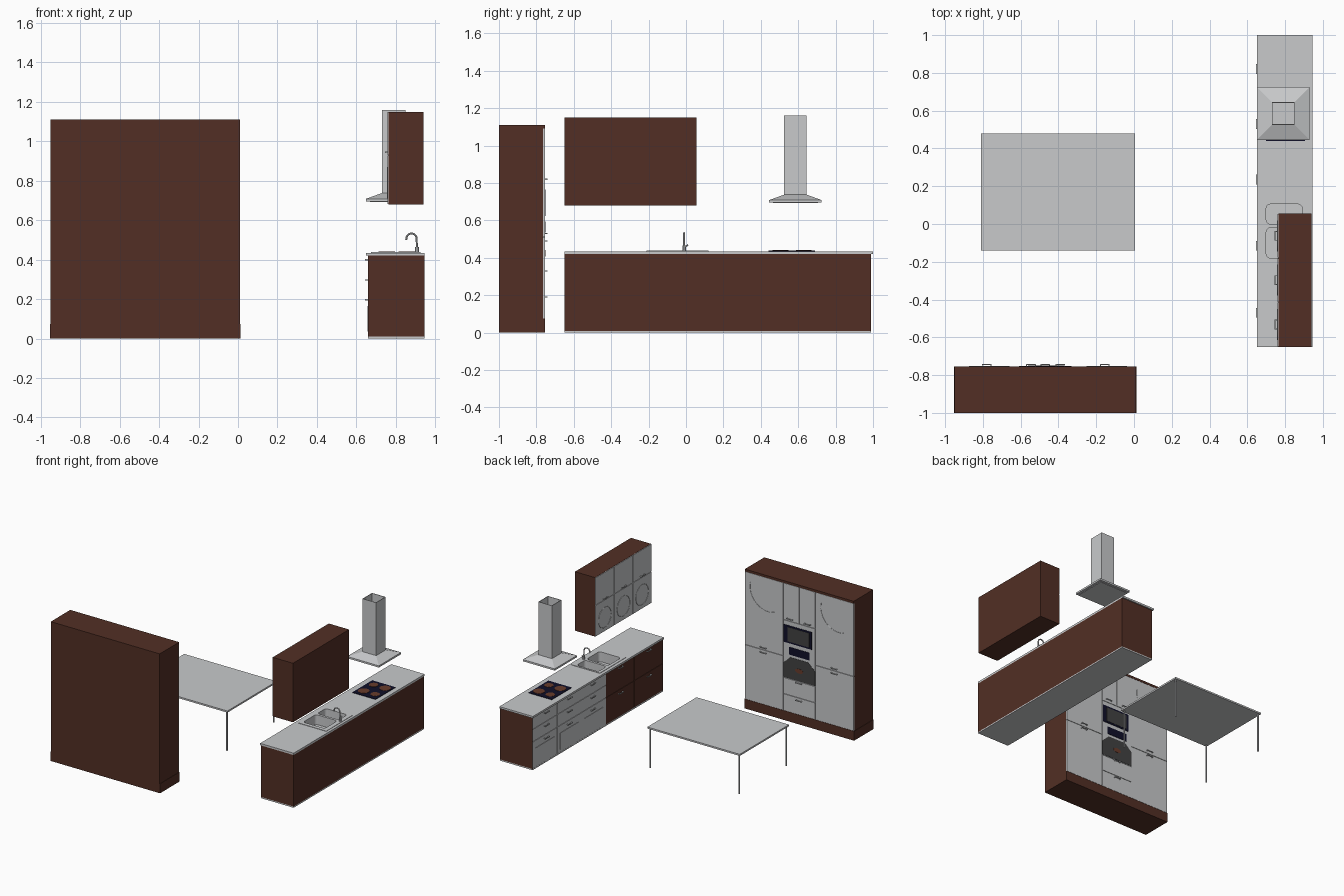
import bpy, bmesh
from math import sin, cos, radians, pi
from mathutils import Vector

if "Cube" in bpy.data.objects:
    bpy.data.objects.remove(bpy.data.objects["Cube"])


def material(name, rgb):
    m = bpy.data.materials.new(name)
    m.diffuse_color = (*rgb, 1)
    m.use_nodes = True
    m.node_tree.nodes["Principled BSDF"].inputs["Base Color"].default_value = m.diffuse_color
    return m


GREY = material("light_grey", (0.58, 0.59, 0.60))
BROWN = material("dark_brown_wood", (0.085, 0.028, 0.018))
NAVY = material("black_navy_glass", (0.005, 0.005, 0.022))
CHAR = material("charcoal_glass", (0.055, 0.055, 0.055))
RED = material("burner_brown", (0.14, 0.045, 0.025))


def finish(name, bm, mat, smooth=False):
    bmesh.ops.recalc_face_normals(bm, faces=bm.faces)
    me = bpy.data.meshes.new(name)
    bm.to_mesh(me)
    bm.free()
    me.materials.append(mat)
    ob = bpy.data.objects.new(name, me)
    bpy.context.collection.objects.link(ob)
    return ob


def boxes(name, mat, *dims):
    """One object from boxes given as x0, x1, y0, y1, z0, z1."""
    bm = bmesh.new()
    for x0, x1, y0, y1, z0, z1 in dims:
        vs = bmesh.ops.create_cube(bm, size=1)["verts"]
        for v in vs:
            v.co = ((x0 + x1) / 2 + v.co.x * (x1 - x0),
                    (y0 + y1) / 2 + v.co.y * (y1 - y0),
                    (z0 + z1) / 2 + v.co.z * (z1 - z0))
    return finish(name, bm, mat)


def prism(name, mat, pts, vec):
    """Extrude a flat outline along vec."""
    bm = bmesh.new()
    f = bm.faces.new([bm.verts.new(p) for p in pts])
    out = bmesh.ops.extrude_face_region(bm, geom=[f], use_keep_orig=True)
    vs = [g for g in out["geom"] if isinstance(g, bmesh.types.BMVert)]
    bmesh.ops.translate(bm, verts=vs, vec=vec)
    return finish(name, bm, mat)


def tube(name, mat, pts, r, cyclic=False):
    """Round tube along points, turned into a mesh."""
    cu = bpy.data.curves.new(name, "CURVE")
    cu.dimensions = "3D"
    cu.bevel_depth, cu.bevel_resolution, cu.use_fill_caps = r, 2, True
    sp = cu.splines.new("POLY")
    sp.points.add(len(pts) - 1)
    for p, co in zip(sp.points, pts):
        p.co = (*co, 1)
    sp.use_cyclic_u = cyclic
    cu.materials.append(mat)
    ob = bpy.data.objects.new(name, cu)
    bpy.context.collection.objects.link(ob)
    select(ob)
    bpy.ops.object.convert(target="MESH")
    bpy.ops.object.shade_smooth_by_angle()
    return ob


def select(ob):
    bpy.ops.object.select_all(action="DESELECT")
    ob.select_set(True)
    bpy.context.view_layer.objects.active = ob


def rounded(x0, x1, y0, y1, z, r=0.022, n=5):
    pts = []
    for i, (cx, cy) in enumerate([(x1 - r, y1 - r), (x0 + r, y1 - r), (x0 + r, y0 + r), (x1 - r, y0 + r)]):
        for k in range(n + 1):
            a = (i + k / n) * pi / 2
            pts.append((cx + r * cos(a), cy + r * sin(a), z))
    return pts


def disc(x, y, z, r, n=24):
    return [(x + r * cos(2 * pi * k / n), y + r * sin(2 * pi * k / n), z) for k in range(n)]


def handles_x(face, spots):
    """Bar handles on a face looking toward -x; spots are (y, z)."""
    d = []
    for y, z in spots:
        d.append((face - 0.014, face - 0.009, y - 0.026, y + 0.026, z - 0.003, z + 0.003))
        d += [(face - 0.010, face, y + s * 0.0235 - 0.0025, y + s * 0.0235 + 0.0025, z - 0.003, z + 0.003) for s in (-1, 1)]
    return d


def handles_y(face, spots):
    """Bar handles on a face looking toward +y; spots are (x, z)."""
    d = []
    for x, z in spots:
        d.append((x - 0.026, x + 0.026, face + 0.009, face + 0.014, z - 0.003, z + 0.003))
        d += [(x + s * 0.0235 - 0.0025, x + s * 0.0235 + 0.0025, face, face + 0.010, z - 0.003, z + 0.003) for s in (-1, 1)]
    return d


G = 0.0015  # half gap between fronts

# Tall oven cabinet: carcass, plinth, fronts
boxes("tall_cabinet_body", BROWN, (-0.95, 0.01, -1, -0.764, 0.07, 1.095))
boxes("tall_cabinet_top", BROWN, (-0.95, 0.01, -1, -0.755, 1.092, 1.11))
boxes("tall_cabinet_plinth", BROWN, (-0.953, 0.013, -1, -0.755, 0, 0.075))
fronts = [(-0.95, -0.61, 0.075, 0.51), (-0.95, -0.61, 0.51, 1.092),
          (-0.33, 0.01, 0.075, 0.51), (-0.33, 0.01, 0.51, 1.092),
          (-0.61, -0.33, 0.075, 0.21), (-0.61, -0.33, 0.21, 0.34), (-0.61, -0.33, 0.34, 0.80),
          (-0.61, -0.47, 0.80, 1.092), (-0.47, -0.33, 0.80, 1.092)]
boxes("tall_cabinet_fronts", GREY, *[(a + G, b - G, -0.766, -0.755, c + G, d - G) for a, b, c, d in fronts])
boxes("tall_cabinet_handles", GREY, *handles_y(-0.755, [
    (-0.78, 0.53), (-0.78, 0.49), (-0.155, 0.53), (-0.155, 0.49),
    (-0.545, 0.82), (-0.39, 0.82), (-0.47, 0.33), (-0.47, 0.19)]))
for side, cx in (("left", -0.82), ("right", -0.196)):
    arc = [radians(12 - 122 * k / 20) for k in range(21)]
    tube(f"door_arc_{side}", GREY, [(cx + 0.16 * cos(a), -0.755, 0.985 + 0.16 * sin(a)) for a in arc], 0.002)

# Microwave and oven set in the tall cabinet
boxes("microwave_frame", NAVY, (-0.58, -0.335, -0.757, -0.752, 0.625, 0.765))
boxes("microwave_window", CHAR, (-0.56, -0.37, -0.754, -0.750, 0.638, 0.752))
boxes("oven_controls", NAVY, (-0.56, -0.38, -0.757, -0.752, 0.535, 0.595))
prism("oven_window", CHAR, [(x, -0.757, z) for x, z in [
    (-0.61, 0.345), (-0.33, 0.345), (-0.33, 0.46), (-0.36, 0.485), (-0.39, 0.515),
    (-0.55, 0.515), (-0.58, 0.485), (-0.61, 0.46)]], (0, 0.004, 0))
prism("oven_dish", RED, [(-0.47 + 0.035 * cos(k * pi / 8), -0.754, 0.425 + 0.018 * sin(k * pi / 8))
                         for k in range(16)], (0, 0.003, 0))

# Table
boxes("table_top", GREY, (-0.81, 0.005, -0.14, 0.48, 0.312, 0.325))
for i, (x, y) in enumerate([(-0.795, -0.125), (-0.01, -0.125), (-0.795, 0.465), (-0.01, 0.465)]):
    tube(f"table_leg_{i + 1}", GREY, [(x, y, 0), (x, y, 0.313)], 0.006)

# Counter carcass, open under the worktop
boxes("counter_carcass", BROWN, (0.935, 0.945, -0.65, 0.99, 0.01, 0.42),
      (0.66, 0.945, -0.65, -0.64, 0.01, 0.42), (0.66, 0.945, 0.98, 0.99, 0.01, 0.42),
      (0.670, 0.676, -0.64, 0.98, 0.01, 0.42))
boxes("counter_base_plate", GREY, (0.66, 0.945, -0.65, 0.99, 0, 0.011))

# Counter fronts: three grey drawer columns, two brown ones
cols = [(0.68, 0.99, 0.82), (0.38, 0.68, 0.53), (0.065, 0.38, 0.235)]
rows = [(0.011, 0.225), (0.225, 0.325), (0.325, 0.42)]
boxes("counter_grey_fronts", GREY, *[(0.659, 0.671, a + G, b - G, c + G, d - G) for a, b, _ in cols for c, d in rows])
dark = [(-0.29, 0.065, -0.115), (-0.65, -0.29, -0.47)]
boxes("counter_brown_fronts", BROWN, *[(0.659, 0.671, a + G, b - G, c + G, d - G)
                                       for a, b, _ in dark for c, d in [(0.011, 0.225), (0.225, 0.42)]])
boxes("counter_handles", GREY, *handles_x(0.659, [(c, z) for _, _, c in cols for z in (0.40, 0.297, 0.197)]
                                          + [(c, z) for _, _, c in dark for z in (0.40, 0.197)]))
boxes("drawer_raised_panels", GREY, *[(0.656, 0.660, a + 0.035, b - 0.035, 0.035, 0.165) for a, b, _ in cols])

# Worktop and sink rim, with the two basins cut through
worktop = boxes("worktop", GREY, (0.65, 0.945, -0.65, 1.0, 0.42, 0.435))
rim = boxes("sink_rim", GREY, (0.675, 0.925, -0.21, 0.12, 0.4345, 0.438))
basins = [(0.70, 0.89, 0.0, 0.105), (0.70, 0.89, -0.18, -0.02)]
for i, b in enumerate(basins):
    cutter = prism("basin_cutter", GREY, rounded(*b, 0.40), (0, 0, 0.06))
    cutter.hide_render = True
    for ob in (worktop, rim):
        m = ob.modifiers.new("basin_hole", "BOOLEAN")
        m.operation, m.solver, m.object = "DIFFERENCE", "EXACT", cutter
        select(ob)
        bpy.ops.object.modifier_apply(modifier=m.name)
    bpy.data.objects.remove(cutter)
    # Open basin shell
    bm = bmesh.new()
    top = [bm.verts.new(p) for p in rounded(*b, 0.437)]
    low = [bm.verts.new((p[0], p[1], 0.36)) for p in rounded(*b, 0)]
    n = len(top)
    for k in range(n):
        bm.faces.new((top[k], top[(k + 1) % n], low[(k + 1) % n], low[k]))
    bm.faces.new(low)
    ob = finish(f"sink_basin_{i + 1}", bm, GREY)
    ob.data.flip_normals()
    select(ob)
    bpy.ops.object.shade_smooth_by_angle()

# Tap
neck = [(0.908, -0.01, 0.435), (0.906, -0.01, 0.505)]
neck += [(0.880 + 0.026 * cos(k * pi / 10), -0.01, 0.507 + 0.026 * sin(k * pi / 10)) for k in range(1, 10)]
neck += [(0.853, -0.01, 0.500)]
tube("tap_spout", GREY, neck, 0.005)
tube("tap_base", GREY, [(0.908, -0.01, 0.436), (0.908, -0.01, 0.465)], 0.010)
tube("tap_lever", GREY, [(0.908, -0.01, 0.455), (0.908, 0.012, 0.470)], 0.004)

# Hob and burners
boxes("hob", NAVY, (0.70, 0.905, 0.44, 0.69, 0.434, 0.439))
for i, (x, y, r) in enumerate([(0.755, 0.505, 0.042), (0.755, 0.63, 0.034), (0.855, 0.505, 0.034), (0.855, 0.63, 0.042)]):
    prism(f"burner_{i + 1}", RED, disc(x, y, 0.438, r), (0, 0, 0.003))

# Extractor hood: lofted square rings with an open chimney
bm = bmesh.new()
rings = []
for h, z in [(0.14, 0.695), (0.14, 0.709), (0.06, 0.738), (0.06, 1.16), (0.056, 1.16), (0.056, 0.712)]:
    rings.append([bm.verts.new((0.79 + h * sx, 0.585 + h * sy, z)) for sx, sy in [(-1, -1), (1, -1), (1, 1), (-1, 1)]])
for a, b in zip(rings, rings[1:]):
    for k in range(4):
        bm.faces.new((a[k], a[(k + 1) % 4], b[(k + 1) % 4], b[k]))
bm.faces.new(rings[0])
bm.faces.new(rings[-1])
finish("extractor_hood", bm, GREY)
boxes("hood_filter", GREY, (0.67, 0.91, 0.465, 0.705, 0.692, 0.696))

# Wall cabinet with ring decorated doors
boxes("wall_cabinet_body", BROWN, (0.764, 0.94, -0.65, 0.055, 0.68, 1.15))
edges = [-0.65, -0.415, -0.18, 0.055]
spans = list(zip(edges, edges[1:]))
boxes("wall_cabinet_fronts", GREY, *[(0.759, 0.766, a + G, b - G, c + G, d - G)
                                     for a, b in spans for c, d in [(0.68, 0.93), (0.93, 1.15)]])
boxes("wall_cabinet_handles", GREY, *handles_x(0.759, [((a + b) / 2, 0.945) for a, b in spans]))
for i, (a, b) in enumerate(spans):
    tube(f"door_ring_{i + 1}", GREY, [(0.759, y, z) for y, z, _ in disc((a + b) / 2, 0.79, 0, 0.08, 32)], 0.0025, True)
